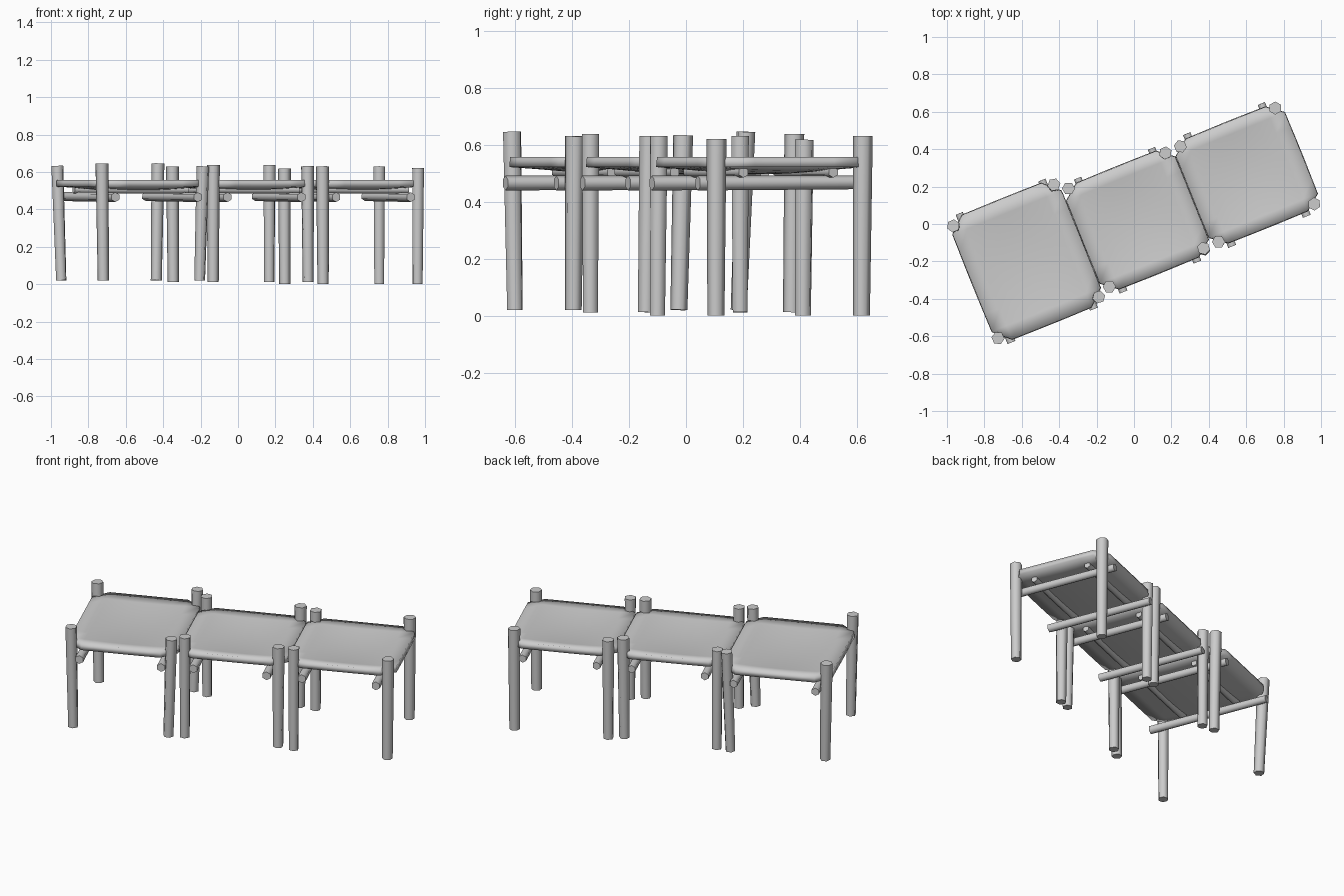
import bpy, bmesh, math
from mathutils import Vector

if "Cube" in bpy.data.objects:
    bpy.data.objects.remove(bpy.data.objects["Cube"])

ANG = math.radians(22)
C, S = math.cos(ANG), math.sin(ANG)


def world(u, v, z):
    """Bench-axis coordinates (u along the row, v across it) to world."""
    return Vector((0.015 + u * C - v * S, 0.03 + u * S + v * C, z))


def pole(name, a, b, r1, r2, sides=6):
    """Rough tapered pole between two points."""
    d = b - a
    bpy.ops.mesh.primitive_cone_add(vertices=sides, radius1=r1, radius2=r2,
                                    depth=d.length, location=(a + b) / 2)
    ob = bpy.context.object
    ob.name = name
    ob.rotation_mode = 'QUATERNION'
    ob.rotation_quaternion = d.to_track_quat('Z', 'Y')
    bpy.ops.object.shade_smooth_by_angle(angle=math.radians(62))
    return ob


def seat(name, uc, vc, hu, hv):
    """Slung hide with clipped corners, sagging to the middle."""
    bm = bmesh.new()
    us = [-1, -.73, -.5, -.25, 0, .25, .5, .73, 1]
    vs = [-1, -.78, -.5, -.25, 0, .25, .5, .78, 1]
    n = len(us)
    grid = {}
    for i, u in enumerate(us):
        for j, v in enumerate(vs):
            if i in (0, n - 1) and j in (0, n - 1):
                continue
            sag = 0.025 * (1 - u * u) * (1 - v * v)
            grid[i, j] = bm.verts.new(world(uc + u * hu, vc + v * hv, 0.557 - sag))
    for i in range(n - 1):
        for j in range(n - 1):
            keys = [(i, j), (i + 1, j), (i + 1, j + 1), (i, j + 1)]
            bm.faces.new([grid[k] for k in keys if k in grid])
    me = bpy.data.meshes.new(name)
    bm.to_mesh(me)
    bm.free()
    ob = bpy.data.objects.new(name, me)
    bpy.context.collection.objects.link(ob)
    for p in me.polygons:
        p.use_smooth = True
    mod = ob.modifiers.new("thickness", 'SOLIDIFY')
    mod.thickness = 0.036
    mod.offset = -1


# per stool: centre u, v, seat half size, rail offset, rail half length, foot height
stools = [
    ("left", -0.632, 0.008, 0.313, 0.358, 0.238, 0.372, 0.02),
    ("middle", 0.0, -0.01, 0.313, 0.305, 0.213, 0.328, 0.012),
    ("right", 0.632, -0.005, 0.313, 0.300, 0.215, 0.325, 0.0),
]
# post tops and feet (x, y, top height, foot x, foot y)
posts = {
    "left": [(-.966, -.01, .632, -.945, -.025), (-.727, -.61, .645, -.72, -.60),
             (-.188, -.39, .63, -.205, -.395), (-.428, .21, .645, -.437, .185)],
    "middle": [(-.132, -.335, .637, -.133, -.335), (.372, -.13, .63, .375, -.14),
               (.168, .38, .637, .167, .37), (-.35, .19, .63, -.346, .19)],
    "right": [(.452, -.095, .63, .455, -.1), (.963, .107, .62, .96, .105),
              (.755, .62, .63, .755, .615), (.248, .415, .617, .25, .41)],
}

for side, uc, vc, hu, hv, ro, rl, foot in stools:
    seat(side + "_seat", uc, vc, hu, hv)
    # four upright posts
    for i, (x, y, z, fx, fy) in enumerate(posts[side]):
        pole(f"{side}_post_{i + 1}", Vector((fx, fy, foot)), Vector((x, y, z)), 0.03, 0.035)
    for s in (-1, 1):
        # cross rails beside the posts
        pole(f"{side}_cross_rail_{'a' if s < 0 else 'b'}",
             world(uc + s * ro, vc - rl, 0.465), world(uc + s * ro, vc + rl, 0.468),
             0.026, 0.024)
        # long rails under the seat
        pole(f"{side}_long_rail_{'a' if s < 0 else 'b'}",
             world(uc - 0.26, vc + s * 0.17, 0.505), world(uc + 0.26, vc + s * 0.17, 0.503),
             0.02, 0.019)
